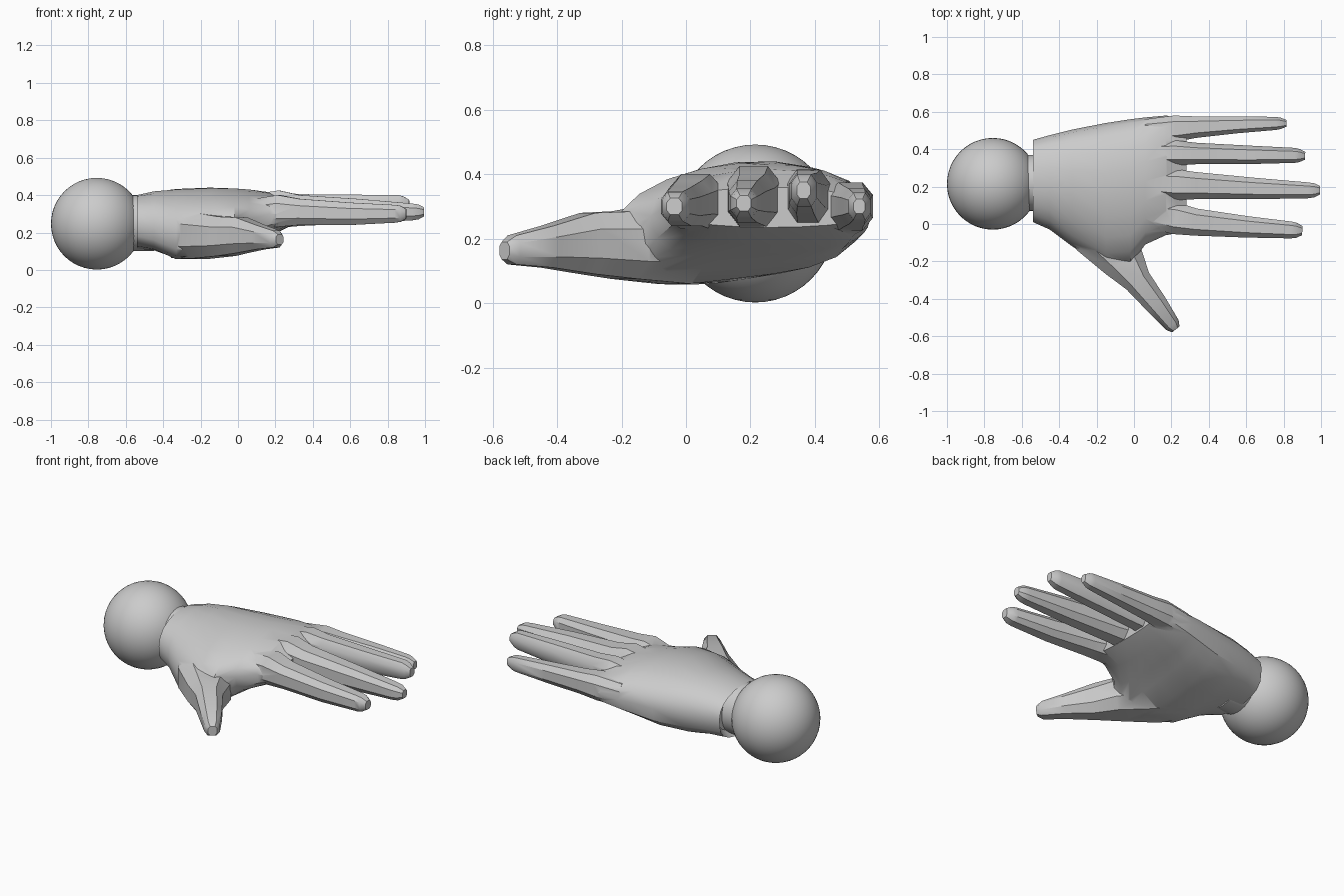
import bpy, bmesh
from math import sin, cos, pi, radians
from mathutils import Vector

if "Cube" in bpy.data.objects:
    bpy.data.objects.remove(bpy.data.objects["Cube"])

grey = bpy.data.materials.new("plain grey")
grey.use_nodes = True
COLOUR = (0.6, 0.6, 0.6, 1)
grey.diffuse_color = COLOUR
grey.node_tree.nodes["Principled BSDF"].inputs["Base Color"].default_value = COLOUR


def loft(name, rings):
    """Skin a closed body through rings of equal point count."""
    bm = bmesh.new()
    loops = [[bm.verts.new(p) for p in ring] for ring in rings]
    n = len(loops[0])
    for a, b in zip(loops, loops[1:]):
        for i in range(n):
            j = (i + 1) % n
            bm.faces.new((a[i], a[j], b[j], b[i]))
    bm.faces.new(loops[0][::-1])
    bm.faces.new(loops[-1])
    bmesh.ops.recalc_face_normals(bm, faces=bm.faces)
    mesh = bpy.data.meshes.new(name)
    bm.to_mesh(mesh)
    bm.free()
    obj = bpy.data.objects.new(name, mesh)
    bpy.context.collection.objects.link(obj)
    mesh.materials.append(grey)
    return obj


def palm_ring(x, y0, y1, bottom, top, edge0, edge1, skew):
    """Section with a back sloping to the thumb side and a cupped underside."""
    ring = []
    for k in range(20):
        t = 2 * pi * k / 20
        c, s = cos(t), sin(t)
        f = (c + 1) / 2
        edge = edge0 + (edge1 - edge0) * f
        if s >= 0:
            z = edge + (top - edge) * s ** 0.9 * (1 + 0.8 * skew * c)
        else:
            z = edge + (bottom - edge) * ((-s) ** 0.6 * (1 - skew * c) - 0.5 * skew * s ** 6)
        ring.append((x, y0 + (y1 - y0) * f, z))
    return ring


# Boxy eight-sided finger section, in fractions of width and height
CORNERS = [(0.5, 0.24), (0.27, 0.5)]
SECTION = (CORNERS + [(-u, v) for u, v in CORNERS[::-1]]
           + [(-u, -v) for u, v in CORNERS] + [(u, -v) for u, v in CORNERS[::-1]])


def finger(name, path):
    """Path entries are x, y, z, width, height; the tip is rounded off."""
    rings = []
    pts = [Vector(p[:3]) for p in path]
    for i, (x, y, z, w, h) in enumerate(path):
        d = pts[min(i + 1, len(pts) - 1)] - pts[max(i - 1, 0)]
        side = Vector((-d.y, d.x, 0)).normalized()
        rings.append([pts[i] + side * u * w + Vector((0, 0, v * h)) for u, v in SECTION])
    d = (pts[-1] - pts[-2]).normalized()
    centre = pts[-1]
    rings.append([centre + d * 0.03 + (p - centre) * 0.6 for p in rings[-1]])
    return loft(name, rings)


# Palm with a recessed cuff
hand = loft("hand", [palm_ring(*s) for s in (
    (-0.50, 0.06, 0.40, 0.14, 0.37, 0.25, 0.25, 0),
    (-0.54, 0.01, 0.45, 0.11, 0.40, 0.25, 0.27, 0),
    (-0.45, -0.03, 0.475, 0.10, 0.42, 0.23, 0.27, 0.1),
    (-0.33, -0.12, 0.505, 0.053, 0.43, 0.20, 0.27, 0.25),
    (-0.15, -0.23, 0.54, 0.055, 0.437, 0.18, 0.27, 0.25),
    (-0.02, -0.22, 0.56, 0.10, 0.435, 0.22, 0.28, 0.2),
    (0.06, -0.11, 0.57, 0.14, 0.43, 0.27, 0.28, 0.12),
    (0.17, -0.06, 0.58, 0.18, 0.415, 0.30, 0.29, 0),
    (0.28, -0.04, 0.565, 0.235, 0.36, 0.30, 0.29, 0))])

# Four fingers and the thumb
digits = [
    finger("index_finger", [(0.06, 0.06, 0.30, 0.14, 0.15), (0.22, 0.03, 0.315, 0.17, 0.17),
                            (0.33, 0.01, 0.31, 0.145, 0.14), (0.60, -0.015, 0.30, 0.115, 0.12),
                            (0.84, -0.032, 0.30, 0.09, 0.095), (0.87, -0.034, 0.30, 0.08, 0.085)]),
    finger("middle_finger", [(0.06, 0.22, 0.31, 0.14, 0.18), (0.22, 0.21, 0.33, 0.165, 0.19),
                             (0.33, 0.205, 0.32, 0.145, 0.16), (0.64, 0.19, 0.315, 0.115, 0.13),
                             (0.93, 0.18, 0.31, 0.085, 0.09), (0.965, 0.18, 0.31, 0.075, 0.08)]),
    finger("ring_finger", [(0.06, 0.38, 0.31, 0.12, 0.16), (0.22, 0.38, 0.33, 0.135, 0.17),
                           (0.33, 0.377, 0.33, 0.115, 0.15), (0.60, 0.37, 0.34, 0.10, 0.125),
                           (0.86, 0.367, 0.35, 0.08, 0.10), (0.885, 0.366, 0.35, 0.07, 0.085)]),
    finger("little_finger", [(0.06, 0.50, 0.29, 0.12, 0.14), (0.22, 0.51, 0.30, 0.14, 0.15),
                             (0.33, 0.518, 0.30, 0.115, 0.13), (0.55, 0.53, 0.30, 0.09, 0.11),
                             (0.76, 0.538, 0.30, 0.07, 0.085), (0.785, 0.538, 0.30, 0.06, 0.075)]),
    finger("thumb", [(-0.32, 0.08, 0.20, 0.20, 0.27), (-0.20, -0.04, 0.185, 0.29, 0.25),
                     (-0.06, -0.19, 0.18, 0.24, 0.21), (0.02, -0.305, 0.185, 0.15, 0.19),
                     (0.12, -0.43, 0.175, 0.12, 0.13), (0.205, -0.54, 0.165, 0.085, 0.09)]),
]

# Fuse the digits into the palm
for digit in digits:
    mod = hand.modifiers.new("fuse_" + digit.name, "BOOLEAN")
    mod.operation = "UNION"
    mod.solver = "EXACT"
    mod.object = digit
bpy.context.view_layer.update()
bpy.context.view_layer.objects.active = hand
for mod in list(hand.modifiers):
    bpy.ops.object.modifier_apply(modifier=mod.name)
for digit in digits:
    bpy.data.objects.remove(digit)

# Wrist ball and the short neck joining it to the cuff
bpy.ops.mesh.primitive_uv_sphere_add(segments=48, ring_count=24, radius=0.245,
                                     location=(-0.755, 0.215, 0.247))
ball = bpy.context.object
ball.name = "wrist_ball"
bpy.ops.mesh.primitive_cylinder_add(vertices=32, radius=0.15, depth=0.2,
                                    location=(-0.55, 0.22, 0.25), rotation=(0, pi / 2, 0))
neck = bpy.context.object
neck.name = "wrist_neck"
for obj in (ball, neck):
    obj.data.materials.append(grey)

# Soft shading with crisp creases
bpy.ops.object.select_all(action="DESELECT")
for obj in (hand, ball, neck):
    obj.select_set(True)
bpy.context.view_layer.objects.active = hand
bpy.ops.object.shade_smooth_by_angle(angle=radians(35))
